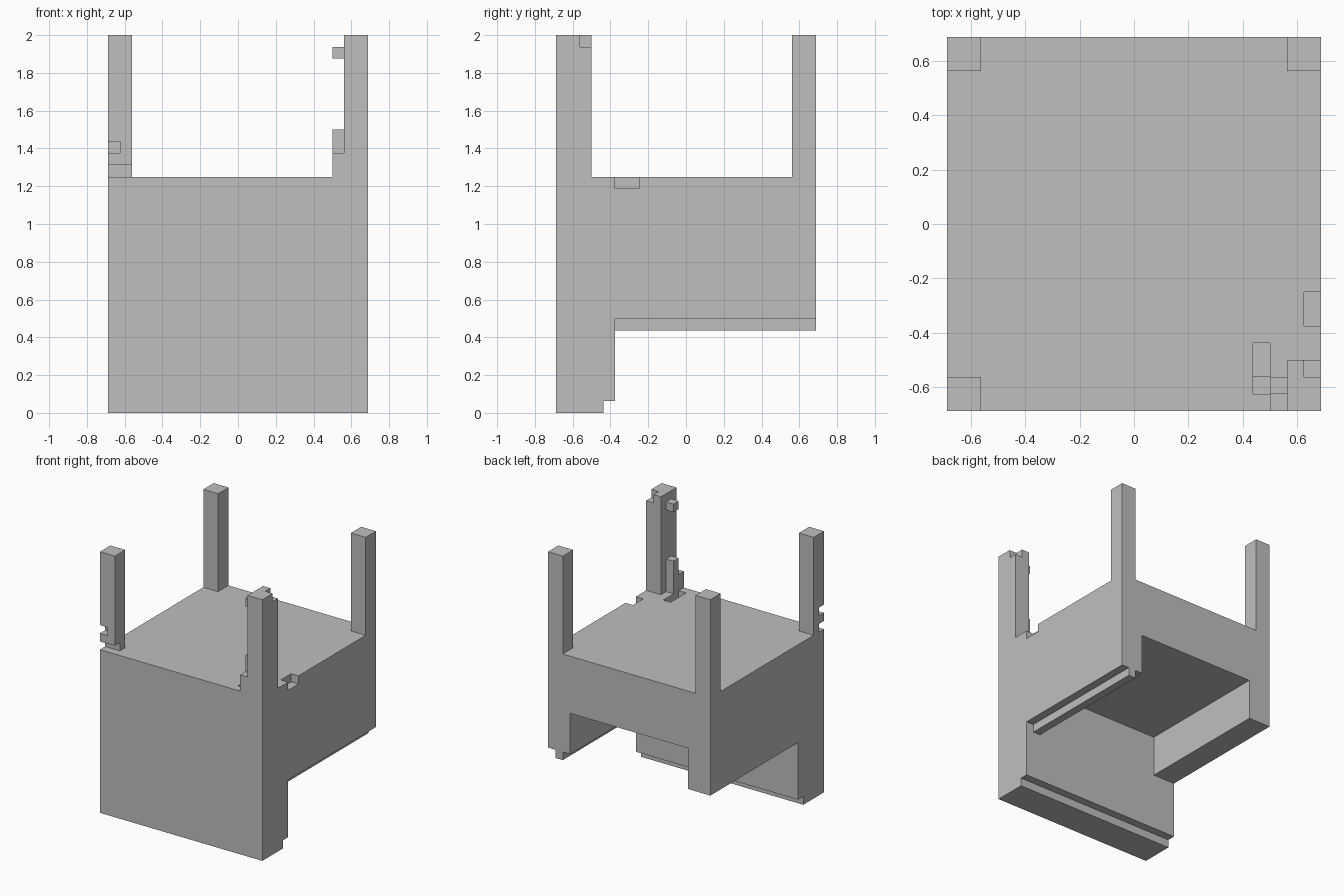
import bpy, bmesh
from mathutils import Vector

cube = bpy.data.objects.get("Cube")
if cube:
    bpy.data.objects.remove(cube, do_unlink=True)

U = 1 / 16  # grid step: the model is 22 x 22 x 32 steps

# Single flat grey
grey = bpy.data.materials.new("plain_grey")
grey.use_nodes = True
colour = (0.52, 0.52, 0.52, 1)
grey.diffuse_color = colour
grey.node_tree.nodes["Principled BSDF"].inputs["Base Color"].default_value = colour


def place(x, y, z):
    return Vector(((x - 11) * U, (y - 11) * U, z * U))


def extrude_profile(name, profile, x0, x1):
    """Closed side profile of (y, z) grid points swept from x0 to x1."""
    bm = bmesh.new()
    face = bm.faces.new([bm.verts.new(place(x0, y, z)) for y, z in profile])
    swept = bmesh.ops.extrude_face_region(bm, geom=[face])["geom"]
    verts = [v for v in swept if isinstance(v, bmesh.types.BMVert)]
    bmesh.ops.translate(bm, vec=((x1 - x0) * U, 0, 0), verts=verts)
    bmesh.ops.recalc_face_normals(bm, faces=bm.faces)
    mesh = bpy.data.meshes.new(name)
    bm.to_mesh(mesh)
    bm.free()
    mesh.materials.append(grey)
    obj = bpy.data.objects.new(name, mesh)
    bpy.context.collection.objects.link(obj)
    return obj


def box(name, x, y, z):
    return extrude_profile(name, [(y[0], z[0]), (y[1], z[0]), (y[1], z[1]), (y[0], z[1])], *x)


def cut(obj, x, y, z):
    """Subtract a box from an object and discard the cutter."""
    cutter = box("cutter", x, y, z)
    cutter.hide_render = True
    mod = obj.modifiers.new("cut", 'BOOLEAN')
    mod.operation = 'DIFFERENCE'
    mod.solver = 'EXACT'
    mod.object = cutter
    bpy.context.view_layer.objects.active = obj
    bpy.ops.object.modifier_apply(modifier=mod.name)
    bpy.data.objects.remove(cutter, do_unlink=True)


# Body: tall front wall with a stepped foot, raised underside behind it
body = extrude_profile("body", [(0, 0), (4, 0), (4, 1), (5, 1), (5, 8),
                                (22, 8), (22, 20), (0, 20)], 0, 22)
cut(body, (3, 19), (5, 23), (7, 13))      # channel open to the back and below
cut(body, (21, 23), (5, 7), (19, 21))     # notch in the left top edge
cut(body, (18, 19), (2, 4), (19, 21))     # shallow part of the slot by the post
cut(body, (18, 19), (1, 2), (18, 21))     # deep part of the slot

# Rail under the left side wall
box("under_rail", (20, 21), (5, 22), (7, 8))

# Two plain back posts
for side, x in (("right", 0), ("left", 20)):
    box("back_post_" + side, (x, x + 2), (20, 22), (20, 32))

# Front right post, nicked at its foot
post = box("front_post_right", (0, 2), (0, 2), (20, 32))
cut(post, (-1, 3), (-1, 1), (19, 21))
cut(post, (-1, 1), (-1, 1), (22, 23))

# Front left post, deeper, with a nick in the top corner
post = box("front_post_left", (20, 22), (0, 3), (20, 32))
cut(post, (21, 23), (2, 4), (31, 33))

# Small pieces on the inner face of the front left post
box("post_foot_block", (19, 20), (0, 1), (20, 22))
box("post_lower_bar", (19, 20), (1, 2), (20, 24))
box("post_upper_peg", (19, 20), (1, 2), (30, 31))
